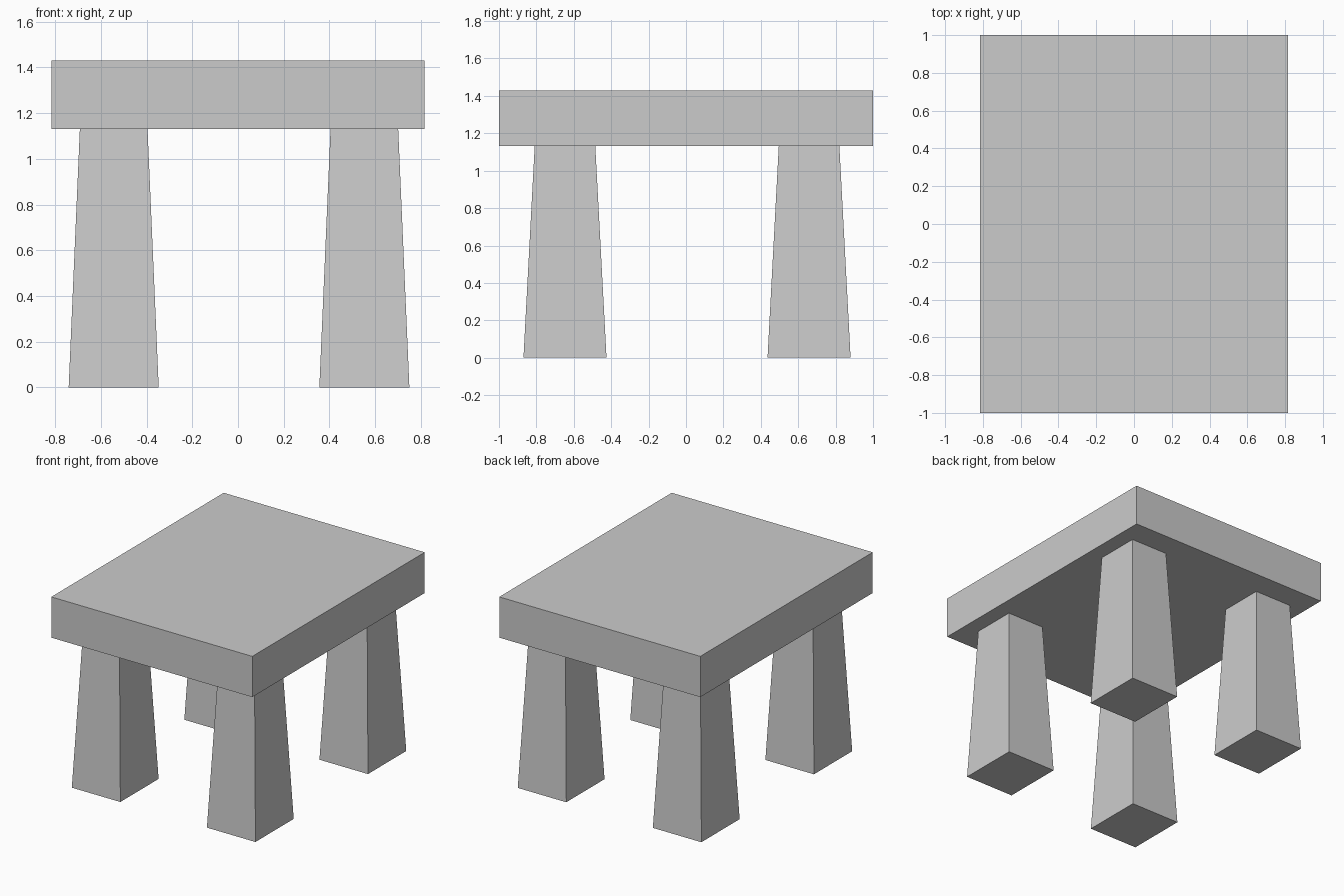
import bpy
import bmesh

cube = bpy.data.objects.get("Cube")
if cube:
    bpy.data.objects.remove(cube, do_unlink=True)

grey = bpy.data.materials.new("light_grey")
grey.use_nodes = True
colour = (0.6, 0.6, 0.6, 1)
grey.diffuse_color = colour
grey.node_tree.nodes["Principled BSDF"].inputs["Base Color"].default_value = colour


def tapered_block(name, centre, z_range, bottom, top):
    """Box whose half sizes in x and y change from bottom to top."""
    mesh = bpy.data.meshes.new(name)
    bm = bmesh.new()
    bmesh.ops.create_cube(bm, size=2)
    for v in bm.verts:
        upper = v.co.z > 0
        half = top if upper else bottom
        v.co.x = centre[0] + v.co.x * half[0]
        v.co.y = centre[1] + v.co.y * half[1]
        v.co.z = z_range[1] if upper else z_range[0]
    bm.to_mesh(mesh)
    bm.free()
    mesh.materials.append(grey)
    obj = bpy.data.objects.new(name, mesh)
    bpy.context.collection.objects.link(obj)
    return obj


UNDERSIDE, TOP = 1.131, 1.43

# Thick slab top
slab = (0.816, 1.0)
tapered_block("table_top", (0, 0), (UNDERSIDE, TOP), slab, slab)

# Four tapered legs, set very slightly off centre
for side, x in (("right", -0.544), ("left", 0.553)):
    for end, y in (("front", -0.647), ("back", 0.658)):
        tapered_block(f"{end}_{side}_leg", (x, y), (0, UNDERSIDE),
                      (0.197, 0.222), (0.148, 0.162))
